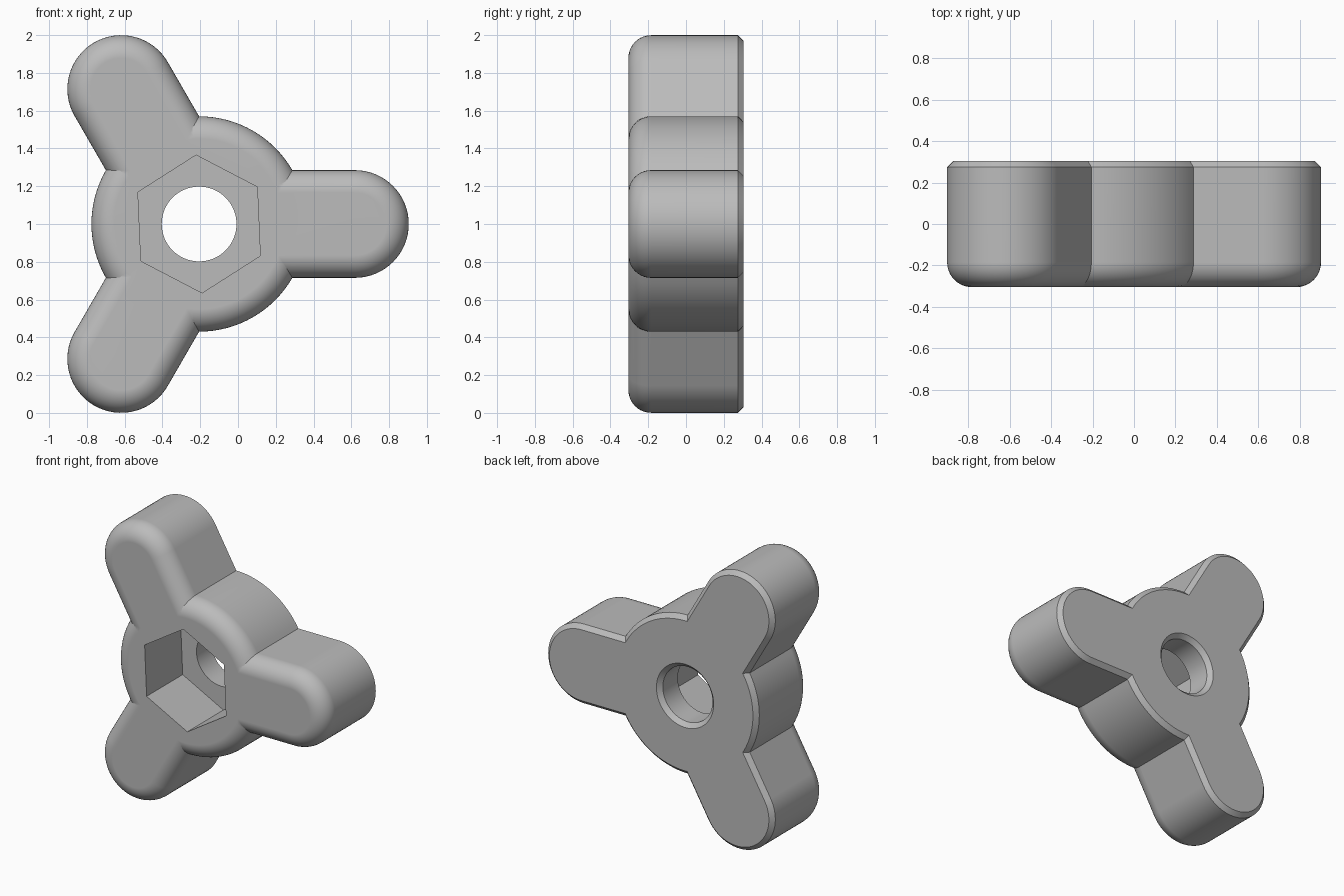
import bpy
import bmesh
from math import sin, cos, pi, radians

cube = bpy.data.objects.get("Cube")
if cube:
    bpy.data.objects.remove(cube, do_unlink=True)

CX, CZ = -0.206, 1.0          # hub axis
FRONT, BACK = -0.305, 0.305
FILLET, CHAMFER = 0.12, 0.03
STEPS = 10

grey = bpy.data.materials.new("grey_plastic")
grey.use_nodes = True
colour = (0.5, 0.5, 0.5, 1)
grey.diffuse_color = colour
grey.node_tree.nodes["Principled BSDF"].inputs["Base Color"].default_value = colour


def loft(name, layers):
    """Solid through a stack of (y, outline) layers."""
    bm = bmesh.new()
    rings = [[bm.verts.new((CX + x, y, CZ + z)) for x, z in pts] for y, pts in layers]
    for a, b in zip(rings, rings[1:]):
        for i in range(len(a)):
            j = (i + 1) % len(a)
            bm.faces.new((a[i], a[j], b[j], b[i]))
    bm.faces.new(rings[0])
    bm.faces.new(rings[-1])
    bmesh.ops.recalc_face_normals(bm, faces=bm.faces)
    mesh = bpy.data.meshes.new(name)
    bm.to_mesh(mesh)
    bm.free()
    mesh.materials.append(grey)
    obj = bpy.data.objects.new(name, mesh)
    bpy.context.collection.objects.link(obj)
    return obj


def circle(r, n=96, turn=0.0):
    return [(r * cos(turn + 2 * pi * i / n), r * sin(turn + 2 * pi * i / n)) for i in range(n)]


def capsule(r, start, end, angle, n=32):
    pts = []
    for centre, base in ((end, -pi / 2), (start, pi / 2)):
        for i in range(n + 1):
            t = base + pi * i / n
            pts.append((centre + r * cos(t), r * sin(t)))
    c, s = cos(angle), sin(angle)
    return [(x * c - z * s, x * s + z * c) for x, z in pts]


def rounded_solid(name, outline):
    """Rounded front edge, straight wall, chamfered back edge."""
    layers = []
    for i in range(STEPS + 1):
        t = pi / 2 * i / STEPS
        layers.append((FRONT + FILLET * (1 - cos(t)), outline(FILLET * (1 - sin(t)))))
    layers += [(BACK - CHAMFER, outline(0)), (BACK, outline(CHAMFER))]
    return loft(name, layers)


def combine(target, other, operation):
    mod = target.modifiers.new("join", "BOOLEAN")
    mod.operation = operation
    mod.solver = "EXACT"
    mod.object = other
    bpy.context.view_layer.objects.active = target
    bpy.ops.object.modifier_apply(modifier=mod.name)
    bpy.data.objects.remove(other, do_unlink=True)


# Round hub with three lobes
knob = rounded_solid("three_arm_knob", lambda d: circle(0.57 - d))
for k in range(3):
    arm = rounded_solid("arm", lambda d: capsule(0.285 - d, 0.34, 0.825, k * 2 * pi / 3))
    combine(knob, arm, "UNION")

# Hexagonal nut pocket in the front
pocket = loft("nut_pocket", [(y, circle(0.365, 6, radians(92.5))) for y in (FRONT - 0.1, 0.105)])
combine(knob, pocket, "DIFFERENCE")

# Bolt hole with a chamfered mouth at the back
R = 0.198
hole = loft("bolt_hole", [(0.0, circle(R, 64)), (BACK - CHAMFER, circle(R, 64)),
                          (BACK + 0.05, circle(R + CHAMFER + 0.05, 64))])
combine(knob, hole, "DIFFERENCE")

# Smooth curves, crisp edges, flat caps
bpy.ops.object.select_all(action="DESELECT")
knob.select_set(True)
bpy.context.view_layer.objects.active = knob
bpy.ops.object.shade_smooth_by_angle(angle=radians(25))
weighted = knob.modifiers.new("flat_caps", "WEIGHTED_NORMAL")
weighted.keep_sharp = True
